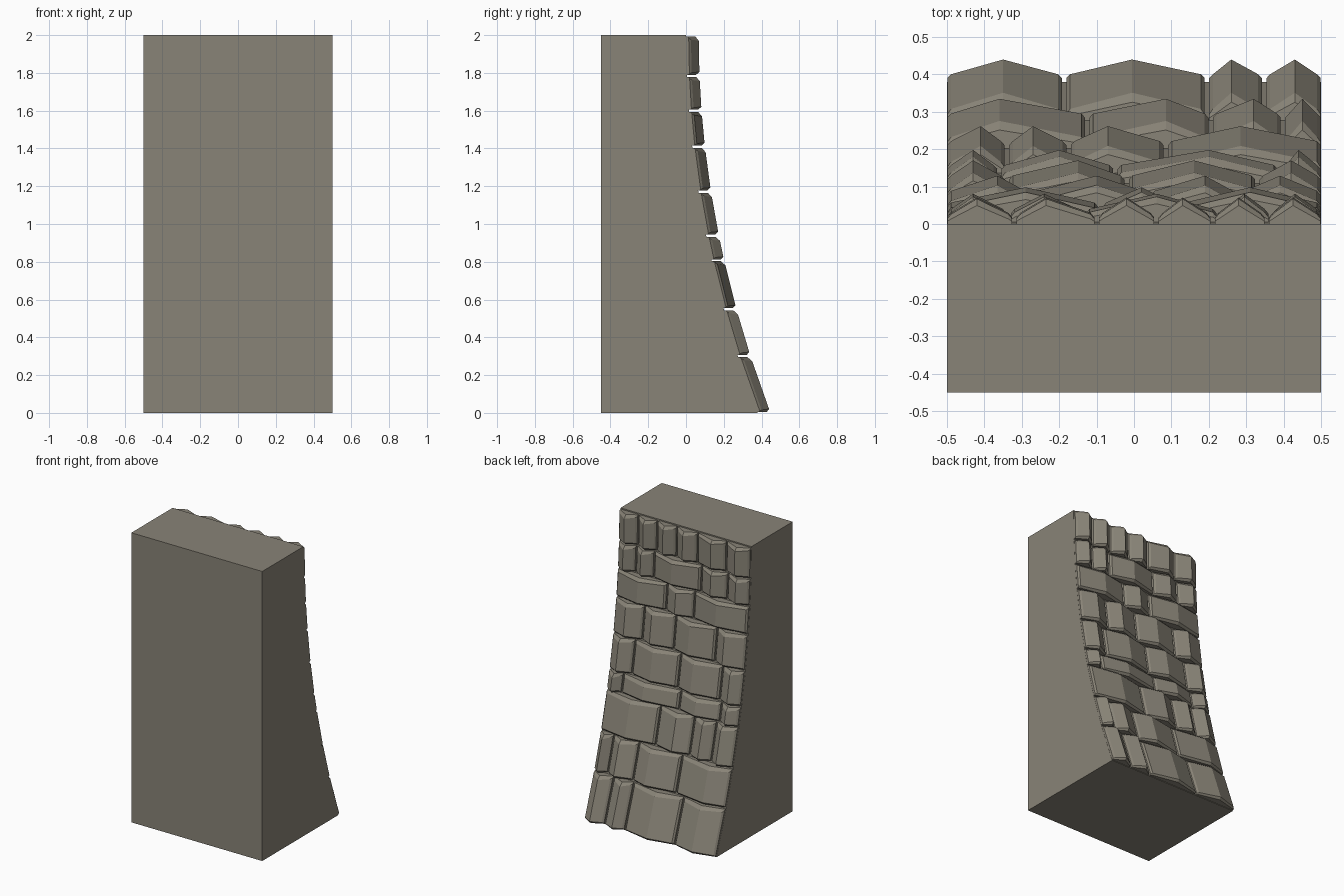
import bpy, bmesh

if "Cube" in bpy.data.objects:
    bpy.data.objects.remove(bpy.data.objects["Cube"])

stone_mat = bpy.data.materials.new("grey brown stone")
stone_mat.diffuse_color = (0.25, 0.23, 0.185, 1)
stone_mat.use_nodes = True
stone_mat.node_tree.nodes["Principled BSDF"].inputs["Base Color"].default_value = stone_mat.diffuse_color


def face_y(z):
    # battered (curved) slope of the wall
    return 0.38 * (1 - z / 2) ** 2


def make_object(name, bm):
    bmesh.ops.recalc_face_normals(bm, faces=bm.faces[:])
    mesh = bpy.data.meshes.new(name)
    bm.to_mesh(mesh)
    bm.free()
    mesh.materials.append(stone_mat)
    obj = bpy.data.objects.new(name, mesh)
    bpy.context.collection.objects.link(obj)
    return obj


def loft(bm, rings):
    # skin closed rings into a capped solid
    vs = [[bm.verts.new(p) for p in r] for r in rings]
    n = len(vs[0])
    for a, b in zip(vs, vs[1:]):
        for i in range(n):
            j = (i + 1) % n
            bm.faces.new((a[i], a[j], b[j], b[i]))
    bm.faces.new(vs[0])
    bm.faces.new(vs[-1])


# courses: bottom, top, stone joints, ridge positions
courses = [
    (0.005, 0.295, (-.187, .195, .348), (-.35, -.005, .26, .43)),
    (0.307, 0.542, (-.125, .205, .398), (-.36, .085, .32, .45)),
    (0.555, 0.803, (-.34, -.175, .085), (-.41, -.27, -.07, .285)),
    (0.812, 0.932, (-.36, -.05, .39), (-.43, -.2, .2, .44)),
    (0.945, 1.165, (-.34, -.02, .33), (-.43, -.15, .16, .42)),
    (1.178, 1.402, (-.275, .04, .28), (-.365, -.1, .19, .39)),
    (1.415, 1.592, (-.09, .12), (-.29, .02, .31)),
    (1.605, 1.778, (-.335, -.135, .227, .365), (-.43, -.24, .06, .295, .43)),
    (1.79, 1.992, (-.32, -.1, .06, .21, .355), (-.42, -.235, -.02, .13, .28, .425)),
]

# wall body: profile swept across the width
zs = [0] + [(a[1] + b[0]) / 2 for a, b in zip(courses, courses[1:])] + [2]
profile = [(-0.45, 2), (-0.45, 0)] + [(face_y(z), z) for z in zs]
bm = bmesh.new()
loft(bm, [[(x, y, z) for y, z in profile] for x in (-0.5, 0.5)])
make_object("wall_body", bm)


def stone_ring(x, z0, z1, depth):
    # chamfered vertical section of a stone at one x position
    y0, y1 = face_y(z0), face_y(z1)
    c = min(0.022, depth * 0.6)

    def pt(z, d):
        t = (z - z0) / (z1 - z0)
        return (x, y0 + (y1 - y0) * t + d, z)
    return [pt(z0, -0.03), pt(z0, depth - c * 0.8), pt(z0 + c * 0.7, depth),
            pt(z1 - c, depth), pt(z1, depth - c * 0.8), pt(z1, -0.03)]


# stones: each has a vertical ridge and chamfered edges
for row, (z0, z1, joints, ridges) in enumerate(courses, 1):
    bm = bmesh.new()
    ends = (-0.505,) + joints + (0.505,)
    for a, b, r in zip(ends, ends[1:], ridges):
        a, b = a + 0.006, b - 0.006
        stations = [(a, 0.014), (a + 0.01, 0.026), (r, 0.067), (b - 0.01, 0.026), (b, 0.014)]
        loft(bm, [stone_ring(x, z0, z1, d) for x, d in stations])
    make_object("stone_course_%d" % row, bm)
